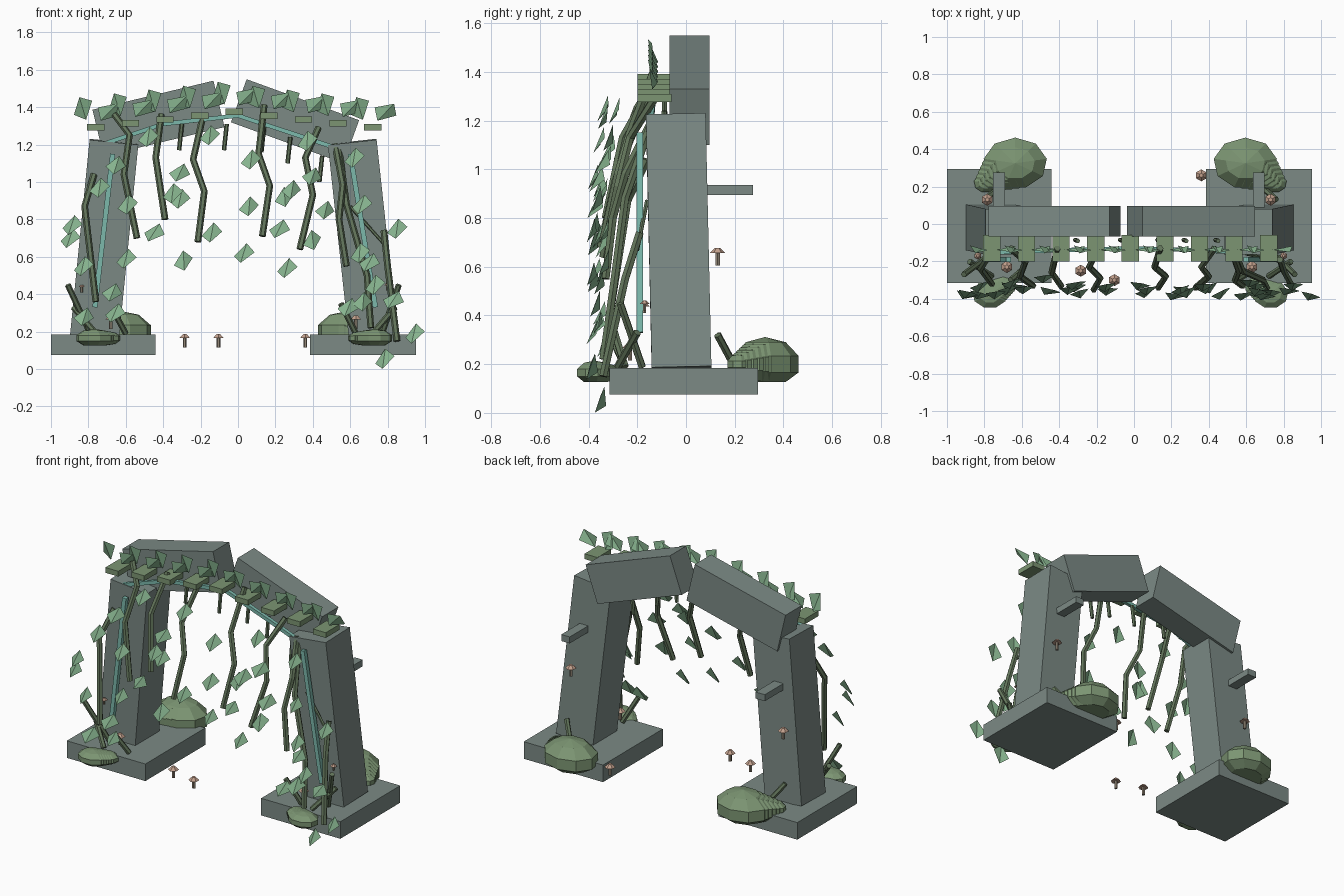
import bpy, bmesh, math, random
from mathutils import Vector, Matrix, Euler

random.seed(4)


def material(name, rgb):
    m = bpy.data.materials.new(name)
    m.diffuse_color = (*rgb, 1)
    return m


STONE = material("grey stone", (0.2, 0.255, 0.235))
LEAF = material("leaf green", (0.24, 0.45, 0.27))
VINE = material("vine green", (0.125, 0.18, 0.105))
MOSS = material("moss green", (0.2, 0.30, 0.17))
TEAL = material("teal glow", (0.2, 0.48, 0.41))
CAP = material("mushroom cap", (0.55, 0.36, 0.27))
STEM = material("mushroom stem", (0.30, 0.25, 0.19))


def finish(bm, name, mat):
    me = bpy.data.meshes.new(name)
    bmesh.ops.recalc_face_normals(bm, faces=bm.faces[:])
    bm.to_mesh(me)
    bm.free()
    ob = bpy.data.objects.new(name, me)
    bpy.context.collection.objects.link(ob)
    me.materials.append(mat)
    return ob


def box(name, loc, size, mat, rot=(0, 0, 0)):
    bm = bmesh.new()
    m = Matrix.Translation(loc) @ Euler([math.radians(a) for a in rot]).to_matrix().to_4x4()
    bmesh.ops.create_cube(bm, size=1, matrix=m @ Matrix.Diagonal((*size, 1)))
    return finish(bm, name, mat)


def tube(name, pts, r, mat, sides=6):
    """Straight-jointed tube through the points with closed ends."""
    bm = bmesh.new()
    pts = [Vector(p) for p in pts]
    rings = []
    for i, p in enumerate(pts):
        d = (pts[min(i + 1, len(pts) - 1)] - pts[max(i - 1, 0)]).normalized()
        u = (Vector((0, 1, 0)) - d * d.y).normalized()
        v = d.cross(u)
        rings.append([bm.verts.new(p + r * (u * math.cos(a) + v * math.sin(a)))
                      for a in [(k + 0.5) * math.tau / sides for k in range(sides)]])
    for a, b in zip(rings, rings[1:]):
        for k in range(sides):
            n = (k + 1) % sides
            bm.faces.new((a[k], a[n], b[n], b[k]))
    bm.faces.new(rings[0])
    bm.faces.new(rings[-1])
    return finish(bm, name, mat)


def leaf(name, loc, size=0.056, tilt=22, turn=0.0, roll=0.0):
    """Diamond leaf facing the front, folded a little along its middle."""
    bm = bmesh.new()
    m = Matrix.Translation(loc) @ Euler((math.radians(-tilt), roll, turn)).to_matrix().to_4x4()
    top, right, low, left = [bm.verts.new(m @ Vector(c)) for c in (
        (0.25 * size, 0, size), (size, 0.3 * size, 0.15 * size),
        (-0.25 * size, 0, -size), (-size, 0.3 * size, -0.15 * size))]
    bm.faces.new((top, left, low))
    bm.faces.new((top, low, right))
    return finish(bm, name, LEAF)


def mound(name, x0, y0, x1, y1, r0, r1, z, squash):
    """Ridged clump: overlapping flattened balls that grow along a line."""
    bm = bmesh.new()
    n = 6
    for i in range(n):
        t = i / (n - 1)
        r = r0 + (r1 - r0) * t
        m = Matrix.Translation((x0 + (x1 - x0) * t, y0 + (y1 - y0) * t, z))
        bmesh.ops.create_uvsphere(bm, u_segments=9, v_segments=5, radius=r,
                                  matrix=m @ Matrix.Diagonal((1, 0.8, squash, 1)))
    for v in bm.verts:  # flat underside
        v.co.z = max(v.co.z, 0.127)
    return finish(bm, name, MOSS)


def mushroom(loc, r=0.032, h=0.055):
    x, y, z = loc
    tube("mushroom_stem", [(x, y, z - h), (x, y, z)], r * 0.32, STEM)
    bm = bmesh.new()
    bmesh.ops.create_cone(bm, cap_ends=True, segments=6, radius1=r, radius2=r * 0.35,
                          depth=r * 0.65, matrix=Matrix.Translation((x, y, z + r * 0.2)))
    finish(bm, "mushroom_cap", CAP)


# Stone feet, leaning pillars and broken lintels
box("left_foot", (-0.72, -0.01, 0.13), (0.56, 0.61, 0.11), STONE)
box("right_foot", (0.668, -0.01, 0.13), (0.565, 0.61, 0.11), STONE)
box("left_pillar", (-0.715, -0.03, 0.695), (0.262, 0.245, 1.045), STONE, (1.3, 5.7, 0))
box("right_pillar", (0.667, -0.03, 0.695), (0.262, 0.245, 1.045), STONE, (1.3, -6.2, 0))
box("left_lintel", (-0.425, 0.015, 1.34), (0.665, 0.165, 0.255), STONE, (0, -13.5, 0))
box("right_lintel", (0.305, 0.015, 1.325), (0.64, 0.165, 0.245), STONE, (0, 20, 0))
box("left_peg", (-0.722, 0.175, 0.915), (0.065, 0.2, 0.042), STONE)
box("right_peg", (0.667, 0.175, 0.915), (0.06, 0.2, 0.042), STONE)

# Teal strips on the arch and both pillars
tube("arch_strip", [(-0.73, -0.15, 1.2), (-0.4, -0.14, 1.31), (0, -0.13, 1.355),
                    (0.35, -0.14, 1.24), (0.53, -0.15, 1.18)], 0.016, TEAL, 4)
tube("left_strip", [(-0.765, -0.19, 0.33), (-0.67, -0.19, 1.15)], 0.019, TEAL, 4)
tube("right_strip", [(0.735, -0.19, 0.33), (0.60, -0.19, 1.15)], 0.019, TEAL, 4)

# Mossy ledges with a pair of upright leaves on each
for i in range(9):
    x = -0.76 + 0.185 * i
    z = 1.375 - abs(i - 4) * 0.0205
    box("moss_ledge", (x, -0.13, z), (0.092, 0.14, 0.034), MOSS)
    for s in (-1, 1):
        leaf("ledge_leaf", (x + s * 0.07, -0.145, z + 0.09 - 0.01 * s),
             0.062, tilt=-14, turn=0.2 * s, roll=0.5 * s)

# Hanging vines
vines = [
    [(-0.66, -0.13, 1.36), (-0.58, -0.2, 1.25), (-0.61, -0.28, 1.04), (-0.54, -0.33, 0.70)],
    [(-0.41, -0.13, 1.36), (-0.44, -0.26, 1.13), (-0.39, -0.33, 0.80)],
    [(-0.19, -0.13, 1.34), (-0.24, -0.23, 1.12), (-0.18, -0.29, 0.95), (-0.215, -0.35, 0.68)],
    [(0.14, -0.13, 1.41), (0.11, -0.23, 1.15), (0.17, -0.28, 0.98), (0.13, -0.34, 0.71)],
    [(0.43, -0.13, 1.29), (0.36, -0.23, 1.13), (0.40, -0.28, 0.93), (0.33, -0.34, 0.64)],
    [(0.52, -0.14, 1.2), (0.56, -0.25, 0.98), (0.54, -0.3, 0.8), (0.58, -0.33, 0.55)],
    [(-0.77, -0.16, 1.04), (-0.82, -0.24, 0.87), (-0.76, -0.32, 0.36)],
    [(0.54, -0.15, 1.17), (0.58, -0.25, 0.88), (0.69, -0.3, 0.5), (0.71, -0.34, 0.22)],
    [(0.78, -0.19, 0.74), (0.80, -0.25, 0.55), (0.85, -0.34, 0.15)],
]
for pts in vines:
    tube("hanging_vine", pts, 0.018, VINE)
tube("thin_vine", [(0.6, -0.16, 0.87), (0.78, -0.2, 0.67)], 0.009, VINE)

# Short twigs under the arch
for x, z in [(-0.3, 1.31), (-0.06, 1.31), (0.14, 1.3), (0.28, 1.24), (0.45, 1.14)]:
    tube("arch_twig", [(x, -0.09, z), (x - 0.015, -0.085, z - 0.14)], 0.012, VINE)

# Shoots at the pillar feet
for a, b in [((-0.91, -0.27, 0.45), (-0.79, -0.18, 0.19)), ((-0.66, -0.3, 0.3), (-0.6, -0.25, 0.19)),
             ((0.55, -0.3, 0.35), (0.63, -0.25, 0.19)), ((0.86, -0.27, 0.45), (0.77, -0.18, 0.19)),
             ((-0.8, 0.13, 0.32), (-0.71, 0.2, 0.19)), ((0.76, 0.13, 0.32), (0.68, 0.2, 0.19)),
             ((-0.88, -0.2, 0.33), (-0.76, -0.28, 0.19)), ((0.84, -0.2, 0.33), (0.72, -0.28, 0.19))]:
    tube("foot_shoot", [a, b], 0.016, VINE)

# Leaves along the vines (x, z)
spots = [(-0.89, 0.77), (-0.90, 0.70), (-0.65, 1.09), (-0.74, 0.97), (-0.83, 0.55), (-0.82, 0.28),
         (-0.6, 0.59), (-0.67, 0.41), (-0.66, 0.3), (-0.59, 0.88), (-0.45, 0.73), (-0.48, 1.24),
         (-0.31, 1.05), (-0.31, 0.91), (-0.35, 0.94), (-0.29, 0.58), (-0.15, 1.25), (-0.14, 0.73),
         (0.03, 0.62), (0.07, 1.12), (0.06, 0.87), (0.25, 0.92), (0.22, 0.75), (0.26, 0.54),
         (0.37, 1.22), (0.40, 1.03), (0.40, 0.69), (0.47, 0.85), (0.29, 0.96), (0.62, 1.13),
         (0.66, 0.88), (0.65, 0.62), (0.70, 0.57), (0.73, 0.45), (0.85, 0.75), (0.94, 0.19),
         (0.78, 0.055), (0.83, 0.37), (0.59, 0.33), (0.67, 0.36)]
for x, z in spots:
    y = -0.375 + 0.2 * max(0, z - 1.0) + random.uniform(-0.02, 0.04)
    leaf("vine_leaf", (x, y, z), turn=random.uniform(-0.4, 0.4), roll=random.uniform(-0.25, 0.25))

# Mossy clumps on the feet
for s, dx in ((-1, 0.0), (1, -0.04)):
    mound("back_clump", s * (0.79 + dx), 0.22, s * (0.635 + dx), 0.325, 0.07, 0.18, 0.2, 0.62)
    mound("front_clump", s * (0.70 + dx), -0.33, s * (0.77 + dx), -0.375, 0.075, 0.1, 0.165, 0.5)

# Mushrooms on the ground and beside the pillars
for p in [(-0.285, -0.25, 0.17), (-0.105, -0.3, 0.17), (0.36, 0.26, 0.17), (-0.68, -0.23, 0.27),
          (0.63, -0.23, 0.27), (-0.785, 0.13, 0.66), (0.73, 0.13, 0.66)]:
    mushroom(p)
mushroom((-0.835, -0.17, 0.44), 0.02, 0.03)
mushroom((0.80, -0.17, 0.45), 0.02, 0.03)
